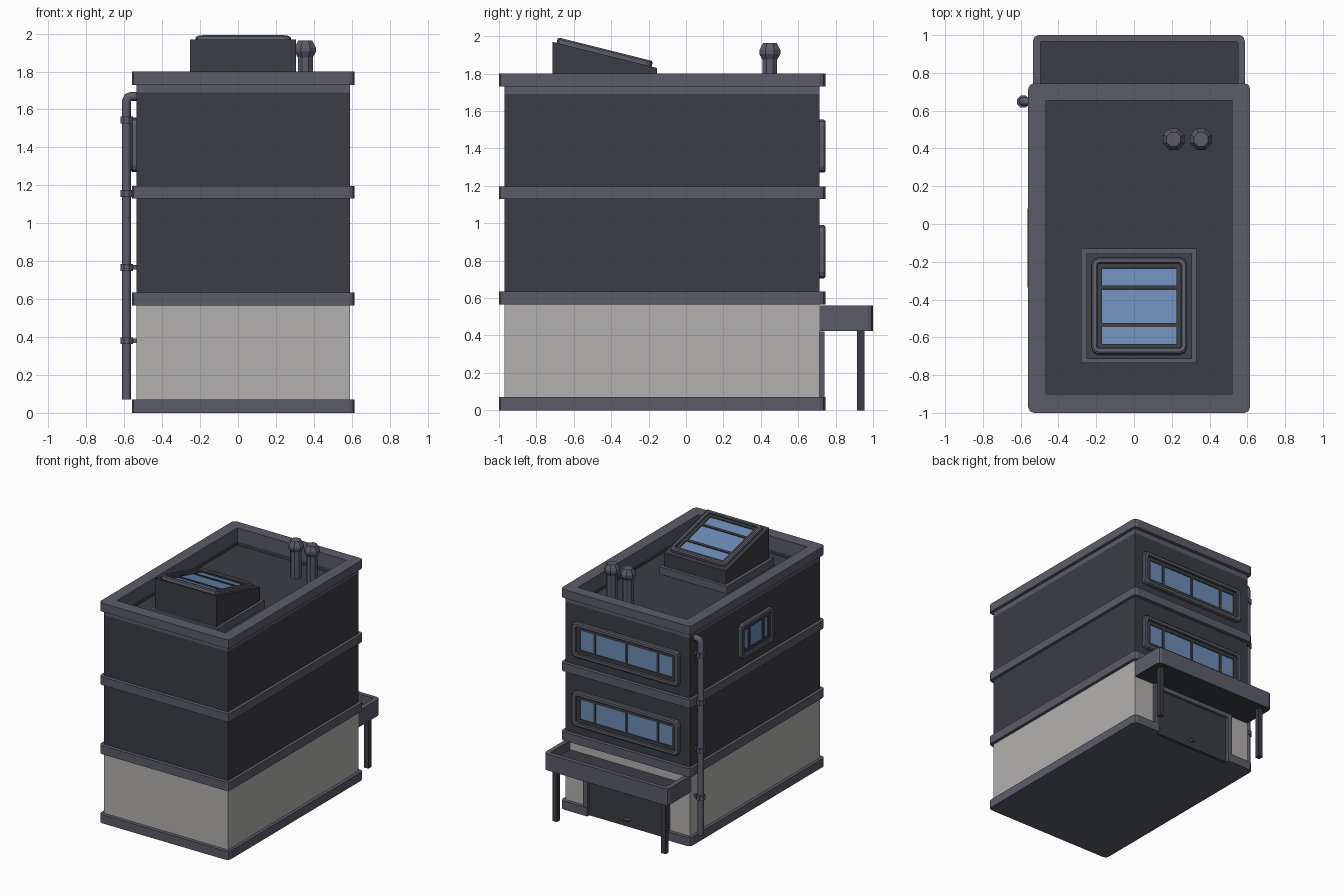
import bpy, bmesh, math
from mathutils import Matrix, Vector

if "Cube" in bpy.data.objects:
    bpy.data.objects.remove(bpy.data.objects["Cube"])


def mat(name, col):
    m = bpy.data.materials.new(name)
    m.diffuse_color = (*col, 1)
    m.use_nodes = True
    m.node_tree.nodes["Principled BSDF"].inputs["Base Color"].default_value = m.diffuse_color
    return m


DARK = mat("dark_wall", (0.045, 0.047, 0.057))
TRIM = mat("trim", (0.105, 0.108, 0.138))
PALE = mat("pale_wall", (0.45, 0.44, 0.43))
GLASS = mat("glass", (0.15, 0.26, 0.46))
CX, CY = 0.0275, -0.1275      # plan centre of the building


def finish(name, bm, m, M=None):
    bmesh.ops.remove_doubles(bm, verts=bm.verts, dist=1e-5)
    bmesh.ops.recalc_face_normals(bm, faces=bm.faces)
    if M is not None:
        bm.transform(M)
    me = bpy.data.meshes.new(name)
    bm.to_mesh(me)
    bm.free()
    me.materials.append(m)
    ob = bpy.data.objects.new(name, me)
    bpy.context.collection.objects.link(ob)
    return ob


def outline(x0, x1, y0, y1, r=0.0, n=3):
    """Rectangle with n points per rounded corner, counter-clockwise."""
    pts = []
    for k, (x, y) in enumerate([(x0 + r, y0 + r), (x1 - r, y0 + r), (x1 - r, y1 - r), (x0 + r, y1 - r)]):
        for i in range(n):
            a = math.pi * (1 + k / 2 + i / (n - 1) / 2)
            pts.append((x + r * math.cos(a), y + r * math.sin(a)))
    return pts


def loft(name, loops, m, ring=False, M=None):
    """Skin a list of (outline, z); closed into a ring or capped."""
    bm = bmesh.new()
    vs = [[bm.verts.new((x, y, z)) for x, y in pts] for pts, z in loops]
    n = len(vs[0])
    for a, b in zip(vs, vs[1:] + vs[:1] if ring else vs[1:]):
        for i in range(n):
            j = (i + 1) % n
            bm.faces.new((a[i], a[j], b[j], b[i]))
    if not ring:
        bm.faces.new(vs[0])
        bm.faces.new(vs[-1])
    return finish(name, bm, m, M)


def box(name, x0, x1, y0, y1, z0, z1, m, M=None):
    p = [(x0, y0), (x1, y0), (x1, y1), (x0, y1)]
    return loft(name, [(p, z0), (p, z1)], m, M=M)


def lathe(name, prof, x, y, m, n=8):
    def circle(r):
        return [(x + r * math.cos(math.tau * (i + .5) / n), y + r * math.sin(math.tau * (i + .5) / n)) for i in range(n)]
    return loft(name, [(circle(r), z) for r, z in prof], m)


def window(name, hx, hy, bars, M, mx=0.055, my=0.055):
    """Framed window in the local XY plane, facing +Z; bars are x positions."""
    def o(dx, dy, r):
        return outline(-hx + dx, hx - dx, -hy + dy, hy - dy, r)
    a, b = mx * 0.55, my * 0.55
    loft(name + "_frame", [(o(0, 0, .035), -.01), (o(0, 0, .035), .022), (o(.008, .008, .03), .03),
                           (o(a - .005, b - .005, .018), .03), (o(a, b, .015), .024), (o(a, b, .015), -.01)],
         TRIM, True, M)
    loft(name + "_sash", [(o(a, b, 0), -.01), (o(a, b, 0), .014), (o(mx, my, 0), .014), (o(mx, my, 0), -.01)],
         DARK, True, M)
    gx, gy = hx - mx, hy - my
    box(name + "_glass", -gx, gx, -gy, gy, -.01, .006, GLASS, M)
    for i, x in enumerate(bars):
        box(f"{name}_bar_{i}", x - .01, x + .01, -gy, gy, 0, .014, DARK, M)


def facing(loc, right, up):
    """Matrix placing a window with the given right and up axes."""
    r, u = Vector(right), Vector(up)
    M = Matrix((r, u, r.cross(u))).transposed().to_4x4()
    M.translation = loc
    return M


# Walls
WX0, WX1, WY0, WY1 = -0.535, 0.59, -0.97, 0.715
box("ground_floor", WX0, WX1, WY0, WY1, 0.03, 0.60, PALE)
box("upper_floors", WX0, WX1, WY0, WY1, 0.60, 1.66, DARK)

# Parapet rings
wall = outline(WX0, WX1, WY0, WY1)
inner = outline(-0.465, 0.52, -0.90, 0.655)
band = outline(-0.56, 0.615, -1.0, 0.745, 0.03)
for name, out, z0, z1, m in [("parapet_wall", wall, 1.66, 1.69, DARK),
                             ("parapet_trim", wall, 1.69, 1.73, TRIM),
                             ("parapet_cap", band, 1.73, 1.80, TRIM)]:
    loft(name, [(out, z0), (out, z1), (inner, z1), (inner, z0)], m, True)

# Floor bands and base plinth, notched for the door
for i, (z0, z1) in enumerate([(0.565, 0.635), (1.13, 1.197)]):
    loft(f"floor_band_{i}", [(band, z0), (band, z1)], TRIM)
DX0, DX1 = CX - 0.345, CX + 0.345
base = band[:9] + [(DX1, 0.745), (DX1, 0.71), (DX0, 0.71), (DX0, 0.745)] + band[9:]
loft("base_plinth", [(base, 0), (base, 0.07)], TRIM)

# Door, frame and handle
box("door", DX0, DX1, 0.69, 0.719, 0, 0.39, DARK)
for s, n in ((-1, "left"), (1, "right")):
    xs = sorted((CX + s * 0.345, CX + s * 0.385))
    box("door_jamb_" + n, *xs, 0.70, 0.741, 0, 0.42, TRIM)
box("door_lintel", DX0, DX1, 0.70, 0.741, 0.385, 0.42, TRIM)
lathe("door_handle", [(.022, .05), (.03, .06), (.022, .072)], CX, 0.715, TRIM)

# Canopy tray on two posts
rim = outline(-0.535, 0.587, 0.66, 1.0, 0.03)
tray = outline(-0.495, 0.55, 0.70, 0.965, 0.005)
loft("canopy", [(rim, 0.425), (rim, 0.56), (tray, 0.56), (tray, 0.485)], TRIM)
tray_floor = outline(-0.495, 0.55, 0.70, 0.965)
loft("canopy_floor", [(tray_floor, 0.47), (tray_floor, 0.488)], DARK)
under = outline(-0.53, 0.582, 0.67, 0.995, 0.03)
loft("canopy_underside", [(under, 0.423), (under, 0.43)], DARK)
for s, n in ((-1, "left"), (1, "right")):
    x = CX + s * 0.492
    box("canopy_post_" + n, x - .02, x + .02, 0.915, 0.955, 0, 0.43, DARK)

# Rear windows and left side window
for i, z in enumerate((0.848, 1.413)):
    window(f"rear_window_{i}", 0.485, 0.1425, (-0.285, 0, 0.285),
           facing((CX + .005, WY1, z), (-1, 0, 0), (0, 0, 1)), 0.07, 0.062)
window("side_window", 0.215, 0.1425, (-0.09, 0.09),
       facing((WX0, CY, 1.413), (0, -1, 0), (0, 0, 1)), 0.06, 0.062)

# Skylight
plinth = outline(-0.28, 0.33, -0.735, -0.13)
loft("skylight_plinth", [(plinth, 1.65), (plinth, 1.72)], TRIM)
wedge = [(-0.715, 1.65), (-0.155, 1.65), (-0.155, 1.83), (-0.715, 1.97)]
loft("skylight_body", [(wedge, -0.252), (wedge, 0.307)], DARK,
     M=Matrix(((0, 0, 1, 0), (1, 0, 0, 0), (0, 1, 0, 0), (0, 0, 0, 1))))
t = math.atan2(0.14, 0.56)
window("skylight", 0.262, 0.252, (-0.103, 0.103),
       facing((CX, -0.438, 1.901), (0, math.cos(t), -math.sin(t)), (-1, 0, 0)))

# Roof vents
for i, x in enumerate((0.21, 0.355)):
    lathe(f"roof_vent_{i}", [(.043, 1.65), (.043, 1.875), (.061, 1.905), (.061, 1.925), (.04, 1.963)], x, 0.448, TRIM)

# Downpipe with elbow and collars
cu = bpy.data.curves.new("downpipe", 'CURVE')
cu.dimensions = '3D'
cu.bevel_depth = 0.024
cu.bevel_resolution = 2
cu.use_fill_caps = True
sp = cu.splines.new('POLY')
path = [(-.588, .07), (-.588, 1.645), (-.581, 1.662), (-.564, 1.669), (-.525, 1.669)]
sp.points.add(len(path) - 1)
for p, (x, z) in zip(sp.points, path):
    p.co = (x, 0.648, z, 1)
cu.materials.append(TRIM)
bpy.context.collection.objects.link(bpy.data.objects.new("downpipe", cu))
for i, z in enumerate((0.38, 0.767, 1.157, 1.545)):
    lathe(f"pipe_collar_{i}", [(.035, z - .018), (.035, z + .018)], -0.587, 0.648, TRIM)
    box(f"pipe_bracket_{i}", -0.587, -0.53, 0.638, 0.658, z - .012, z + .012, TRIM)
